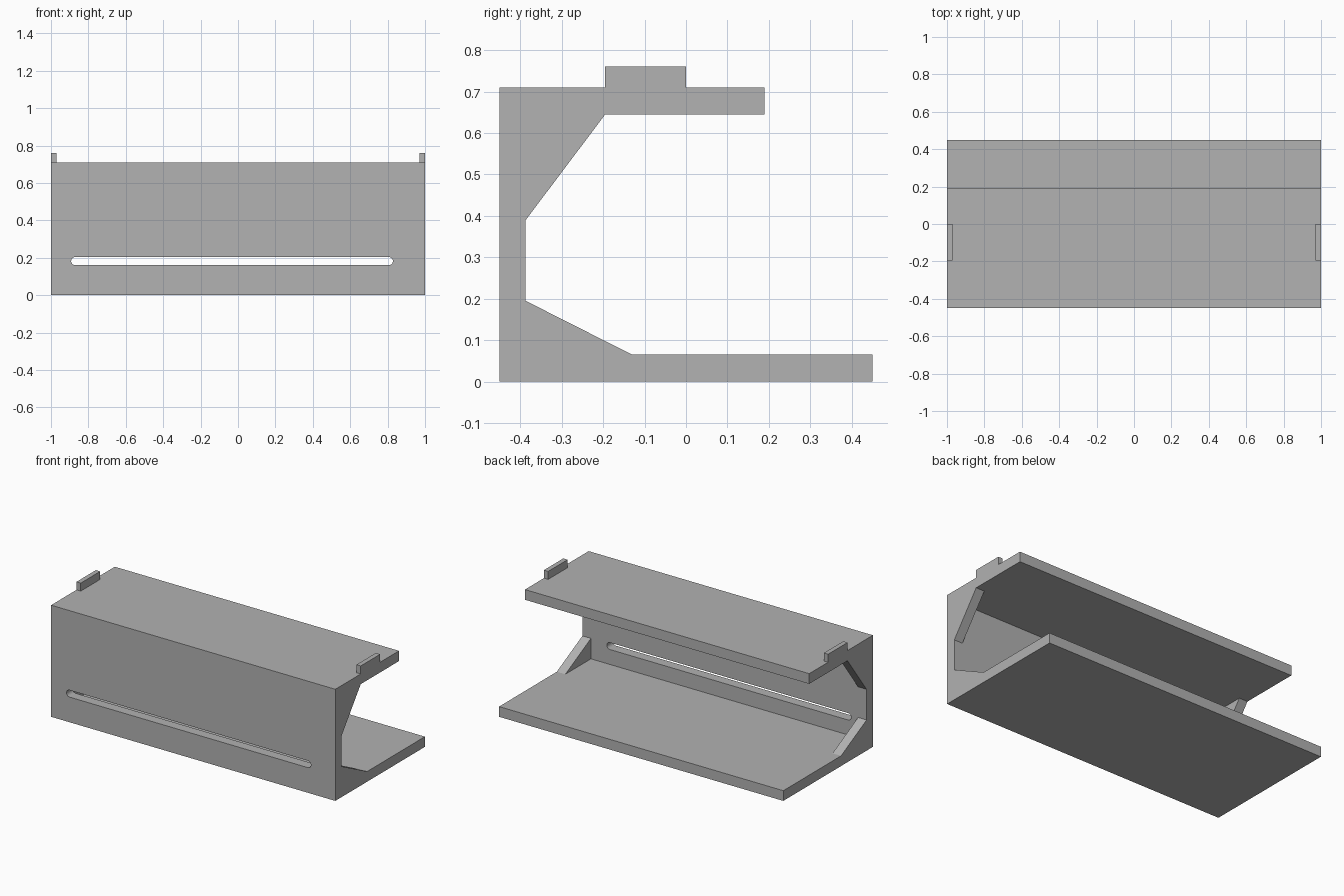
import bpy
import bmesh
import math
from mathutils import Vector

cube = bpy.data.objects.get("Cube")
if cube:
    bpy.data.objects.remove(cube, do_unlink=True)

grey = bpy.data.materials.new("light grey")
grey.use_nodes = True
colour = (0.445, 0.445, 0.445, 1)
grey.diffuse_color = colour
grey.node_tree.nodes["Principled BSDF"].inputs["Base Color"].default_value = colour

FRONT, INNER = -0.45, -0.387            # front wall planes in y
TOP, SHELF, FLOOR = 0.71, 0.645, 0.065  # plate planes in z
TOP_BACK, BASE_BACK = 0.19, 0.45


def prism(name, points, direction):
    """Extrude a planar outline along a direction into a solid part."""
    bm = bmesh.new()
    face = bm.faces.new([bm.verts.new(p) for p in points])
    side = bmesh.ops.extrude_face_region(bm, geom=[face])["geom"]
    moved = [v for v in side if isinstance(v, bmesh.types.BMVert)]
    bmesh.ops.translate(bm, verts=moved, vec=Vector(direction))
    bmesh.ops.recalc_face_normals(bm, faces=bm.faces)
    mesh = bpy.data.meshes.new(name)
    bm.to_mesh(mesh)
    bm.free()
    mesh.materials.append(grey)
    obj = bpy.data.objects.new(name, mesh)
    bpy.context.collection.objects.link(obj)
    return obj


def side_prism(name, outline, x, width):
    return prism(name, [(x, y, z) for y, z in outline], (width, 0, 0))


# C-shaped body: base plate, front wall and shorter top plate
body = side_prism("body", [
    (FRONT, 0), (BASE_BACK, 0), (BASE_BACK, FLOOR), (INNER, FLOOR),
    (INNER, SHELF), (TOP_BACK, SHELF), (TOP_BACK, TOP), (FRONT, TOP)], -1, 2)

# Long round-ended slot through the front wall
radius, slot_z = 0.022, 0.182
outline = []
for centre, start in ((0.806, -90), (-0.87, 90)):
    for step in range(13):
        a = math.radians(start + step * 15)
        outline.append((centre + radius * math.cos(a), FRONT - 0.1,
                        slot_z + radius * math.sin(a)))
cutter = prism("slot_cutter", outline, (0, 0.25, 0))
cutter.hide_render = True
cut = body.modifiers.new("slot", "BOOLEAN")
cut.operation = "DIFFERENCE"
cut.solver = "EXACT"
cut.object = cutter
bpy.context.view_layer.objects.active = body
bpy.ops.object.modifier_apply(modifier=cut.name)
bpy.data.objects.remove(cutter, do_unlink=True)

# Corner gussets and raised tabs at both ends
for side, sign in (("left", 1), ("right", -1)):
    side_prism(side + "_upper_gusset",
               [(INNER, 0.39), (-0.195, SHELF), (INNER, SHELF)], sign, -sign * 0.06)
    side_prism(side + "_lower_gusset",
               [(INNER, FLOOR), (-0.13, FLOOR), (INNER, 0.195)], sign, -sign * 0.06)
    side_prism(side + "_tab",
               [(-0.195, TOP), (0, TOP), (0, 0.761), (-0.195, 0.761)], sign, -sign * 0.03)
